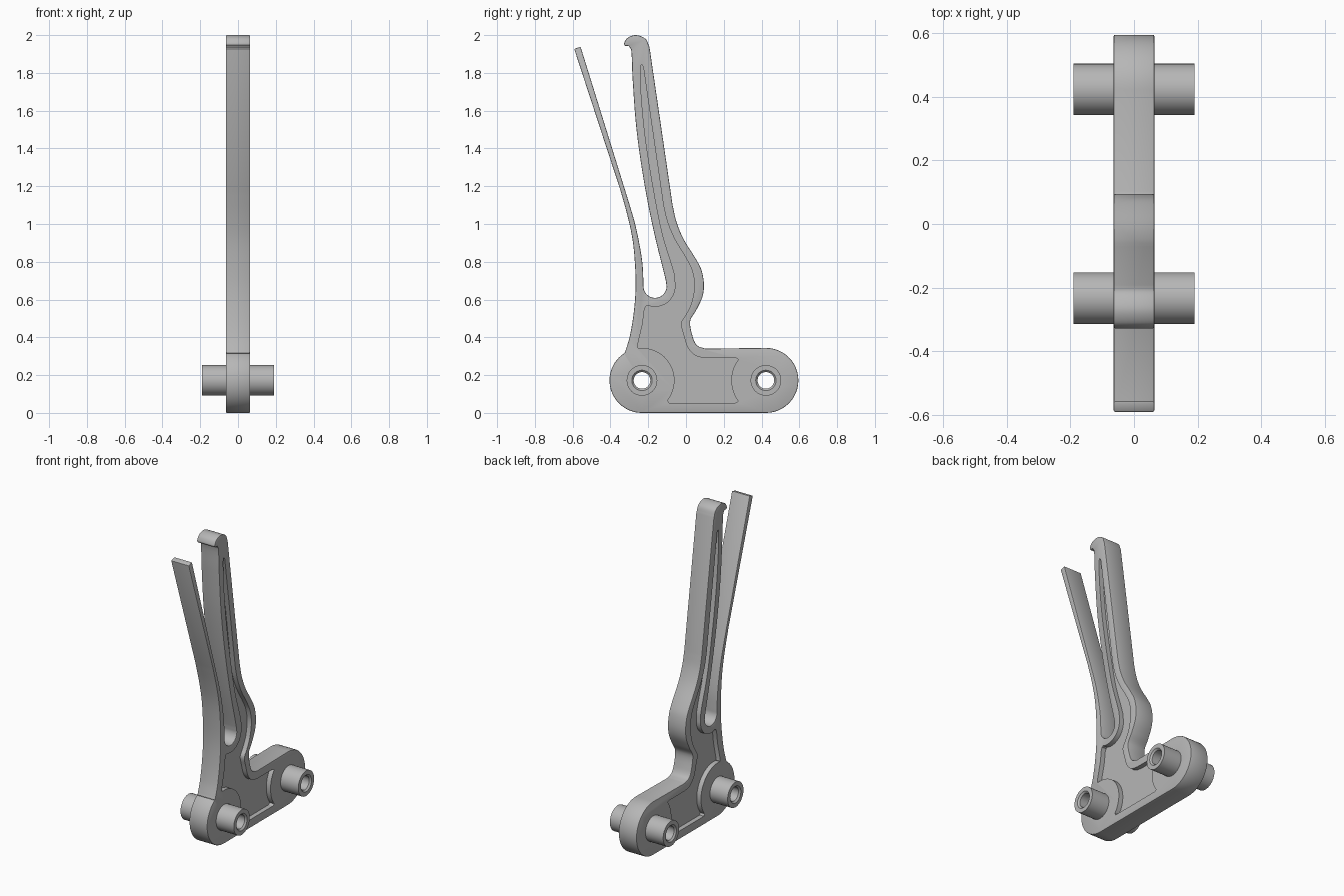
import bpy
import bmesh
from math import cos, sin, radians, pi
from mathutils import Vector

default_cube = bpy.data.objects.get("Cube")
if default_cube:
    bpy.data.objects.remove(default_cube, do_unlink=True)

# Shared dimensions
HALF_WIDTH = 0.064
POCKET_DEPTH = 0.03
TUBE_HALF = 0.19
PIVOT_Z = 0.172
FRONT_PIVOT = (-0.233, PIVOT_Z)
REAR_PIVOT = (0.423, PIVOT_Z)
SLOT_CENTER = (-0.164, 0.67)

grey = bpy.data.materials.new("plain grey")
grey.use_nodes = True
colour = (0.47, 0.47, 0.47, 1)
grey.diffuse_color = colour
grey.node_tree.nodes["Principled BSDF"].inputs["Base Color"].default_value = colour


def arc(center, radius, start, end, steps=24):
    """Points on a circle in the side plane, angles in degrees."""
    angles = [radians(start + (end - start) * i / steps) for i in range(steps + 1)]
    return [(center[0] + radius * cos(a), center[1] + radius * sin(a)) for a in angles]


def smooth(points, steps=5):
    """Smooth curve that passes through the given points."""
    pts = [Vector(p) for p in points]
    pts = [pts[0] * 2 - pts[1]] + pts + [pts[-1] * 2 - pts[-2]]
    result = []
    for before, a, b, after in zip(pts, pts[1:], pts[2:], pts[3:]):
        # Scale tangents by chord length so uneven spacing stays smooth
        chord = (b - a).length
        tan_a = (b - before) * (chord / max((b - a).length + (a - before).length, 1e-6))
        tan_b = (after - a) * (chord / max((after - b).length + chord, 1e-6))
        for i in range(steps):
            t = i / steps
            p = (a * (2 * t**3 - 3 * t**2 + 1) + tan_a * (t**3 - 2 * t**2 + t)
                 + b * (3 * t**2 - 2 * t**3) + tan_b * (t**3 - t**2))
            result.append((p.x, p.y))
    result.append(tuple(points[-1]))
    return result


def make_object(name, bm):
    bmesh.ops.recalc_face_normals(bm, faces=bm.faces)
    mesh = bpy.data.meshes.new(name)
    bm.to_mesh(mesh)
    bm.free()
    mesh.materials.append(grey)
    obj = bpy.data.objects.new(name, mesh)
    bpy.context.collection.objects.link(obj)
    return obj


def prism(name, outline, x_min, x_max):
    """Extrude a side outline across the width."""
    clean = []
    for p in outline:
        if not clean or (Vector(p) - Vector(clean[-1])).length > 0.001:
            clean.append(p)
    if (Vector(clean[0]) - Vector(clean[-1])).length < 0.001:
        clean.pop()
    bm = bmesh.new()
    face = bm.faces.new([bm.verts.new((x_min, y, z)) for y, z in clean])
    sweep = bmesh.ops.extrude_face_region(bm, geom=[face])
    moved = [v for v in sweep["geom"] if isinstance(v, bmesh.types.BMVert)]
    bmesh.ops.translate(bm, verts=moved, vec=(x_max - x_min, 0, 0))
    return make_object(name, bm)


def lathe(name, center, profile, segments=48):
    """Spin a closed (x, radius) profile around a crosswise axis."""
    bm = bmesh.new()
    rings = []
    for i in range(segments):
        a = 2 * pi * i / segments
        rings.append([bm.verts.new((x, center[0] + r * cos(a), center[1] + r * sin(a)))
                      for x, r in profile])
    for i, ring in enumerate(rings):
        following = rings[(i + 1) % segments]
        for j in range(len(profile)):
            k = (j + 1) % len(profile)
            bm.faces.new((ring[j], ring[k], following[k], following[j]))
    return make_object(name, bm)


def cut(target, cutter):
    cutter.hide_render = True
    cutter.hide_viewport = False
    mod = target.modifiers.new("cut " + cutter.name, "BOOLEAN")
    mod.operation = "DIFFERENCE"
    mod.solver = "EXACT"
    mod.object = cutter


def activate(obj):
    bpy.ops.object.select_all(action="DESELECT")
    obj.select_set(True)
    bpy.context.view_layer.objects.active = obj


# Outline of the base, lever arm with hooked tip, slot and spring finger
rear_edge = smooth([(0.103, 0.34), (0.06, 0.356), (0.038, 0.395), (0.022, 0.485),
                    (0.055, 0.545), (0.087, 0.615), (0.095, 0.68), (0.082, 0.755),
                    (0.055, 0.81), (-0.013, 0.92), (-0.05, 1.01), (-0.071, 1.10)])
hook = smooth([(-0.193, 1.935), (-0.214, 1.98), (-0.265, 2.0), (-0.31, 1.985),
               (-0.328, 1.955), (-0.323, 1.943)])
arm_front = smooth([(-0.302, 1.942), (-0.29, 1.92), (-0.283, 1.775), (-0.262, 1.5),
                    (-0.22, 1.21), (-0.167, 0.945), (-0.108, 0.705), (-0.103, 0.67)])
slot_bottom = arc(SLOT_CENTER, 0.061, 0, -180)
finger_rear = smooth([(-0.225, 0.68), (-0.23, 0.785), (-0.246, 0.89),
                      (-0.272, 1.01), (-0.315, 1.155)])
finger_front = smooth([(-0.346, 1.175), (-0.31, 1.045), (-0.283, 0.918), (-0.27, 0.785),
                       (-0.267, 0.653), (-0.278, 0.52), (-0.299, 0.4), (-0.325, 0.315)])
body_outline = (arc(FRONT_PIVOT, PIVOT_Z, 123, 270) + arc(REAR_PIVOT, PIVOT_Z, -90, 90)
                + rear_edge + hook + arm_front + slot_bottom + finger_rear
                + [(-0.558, 1.938), (-0.592, 1.927)] + finger_front)
body = prism("lever_body", body_outline, -HALF_WIDTH, HALF_WIDTH)

# Slightly softened rims
rim = body.modifiers.new("soft rims", "BEVEL")
rim.width = 0.005
rim.segments = 2
rim.limit_method = "ANGLE"
rim.angle_limit = radians(60)
rim.use_clamp_overlap = False

# Outline of the recessed panel that runs from the base up the arm
pocket_rear = smooth([(0.103, 0.29), (0.05, 0.303), (0.01, 0.345), (-0.013, 0.415),
                      (-0.026, 0.475), (0.0, 0.52), (0.03, 0.585), (0.045, 0.68),
                      (0.03, 0.76), (0.0, 0.82), (-0.06, 0.92), (-0.098, 1.01),
                      (-0.12, 1.1)])
pocket_front = smooth([(-0.226, 1.83), (-0.235, 1.845), (-0.242, 1.82), (-0.235, 1.66),
                       (-0.214, 1.45), (-0.172, 1.185), (-0.124, 0.945),
                       (-0.061, 0.735), (-0.056, 0.67)])
pocket_outline = (arc(FRONT_PIVOT, 0.172, 98, -38) + [(-0.09, 0.053), (0.262, 0.053)]
                  + arc(REAR_PIVOT, 0.183, 217, 143) + [(0.265, 0.29)]
                  + pocket_rear + pocket_front + arc(SLOT_CENTER, 0.108, -5, -111)
                  + [(-0.213, 0.564), (-0.22, 0.55), (-0.23, 0.47), (-0.256, 0.36),
                     (-0.254, 0.346)])

cutters = []
for side, label in ((1, "left"), (-1, "right")):
    inner, outer = sorted((side * (HALF_WIDTH - POCKET_DEPTH), side * (HALF_WIDTH + 0.05)))
    cutters.append(prism(label + "_pocket_cutter", pocket_outline, inner, outer))

# Tubes through both pivots, with chamfered bores
TUBE_RADIUS, BORE, MOUTH = 0.081, 0.044, 0.054
tube_profile = [(-TUBE_HALF, MOUTH), (-TUBE_HALF, TUBE_RADIUS), (TUBE_HALF, TUBE_RADIUS),
                (TUBE_HALF, MOUTH), (TUBE_HALF - 0.01, BORE), (0.01 - TUBE_HALF, BORE)]
tubes = []
for label, center in (("front", FRONT_PIVOT), ("rear", REAR_PIVOT)):
    tubes.append(lathe(label + "_pivot_tube", center, tube_profile))
    cutters.append(prism(label + "_bore_cutter", arc(center, 0.065, 0, 360, 48), -0.1, 0.1))

for cutter in cutters:
    cut(body, cutter)

# Bake the cuts, then drop the helpers
activate(body)
for mod in list(body.modifiers):
    bpy.ops.object.modifier_apply(modifier=mod.name)
for cutter in cutters:
    bpy.data.objects.remove(cutter, do_unlink=True)

for part in [body] + tubes:
    activate(part)
    bpy.ops.object.shade_smooth_by_angle(angle=radians(30))
